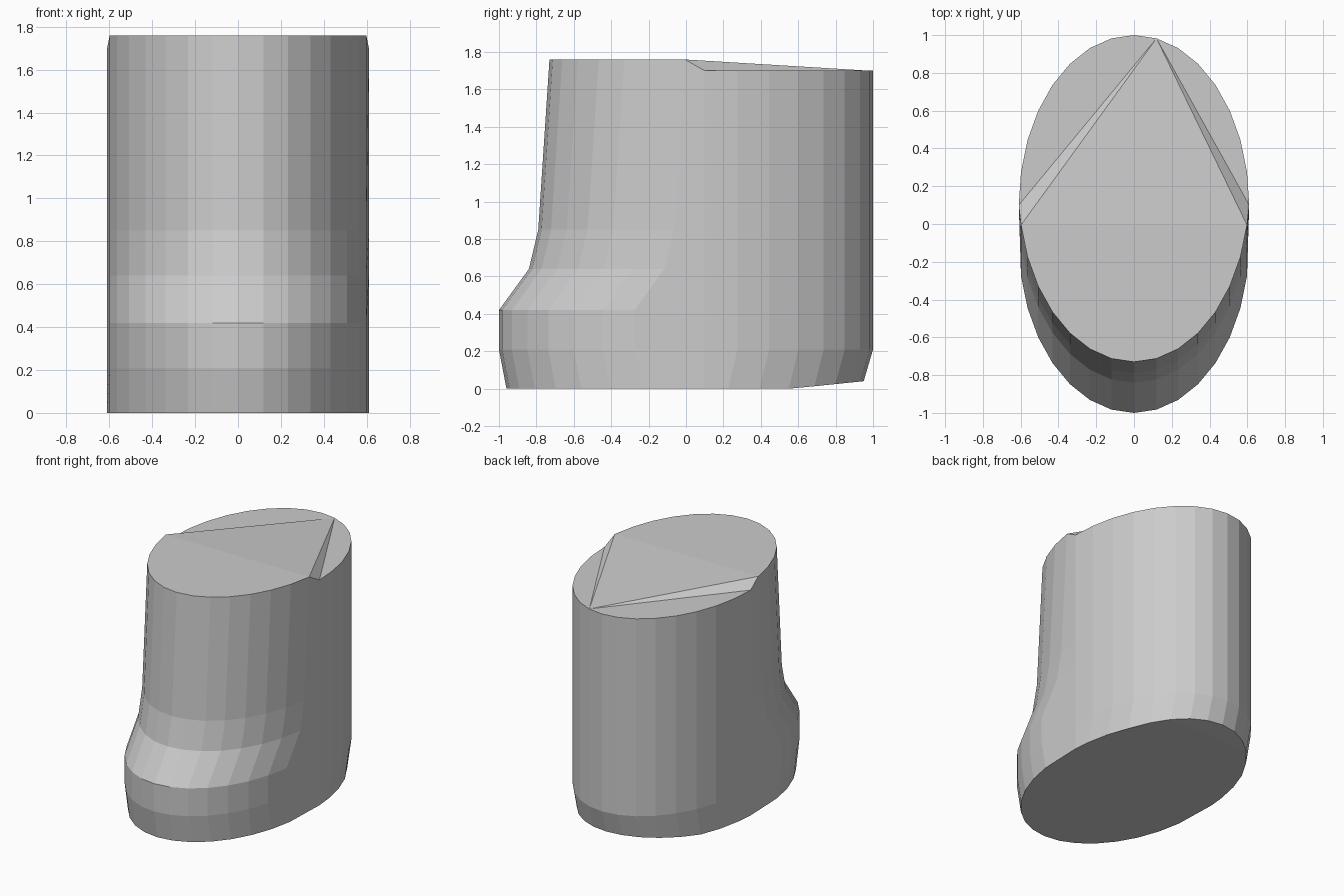
import bpy, bmesh
from math import sin, cos, tau

if "Cube" in bpy.data.objects:
    bpy.data.objects.remove(bpy.data.objects["Cube"])

N = 32            # sides; index 0 = front, 8 = right side, 16 = back, 24 = left side
RX, RY, OFF = 0.61, 0.9, 0.1
# z of ring, shift of the front half in y, shift of the back half in y
RINGS = [(0.0, 0.04, -0.05), (0.21, 0, 0), (0.42, 0, 0),
         (0.64, 0.16, 0), (0.85, 0.21, 0), (1.76, 0.27, 0)]


def ring_point(i, ring):
    z, front_shift, back_shift = RINGS[ring]
    a = tau * i / N
    x, y = RX * sin(a), -RY * cos(a)
    back = 8 <= i <= 24
    if back:
        y += OFF + (back_shift if 8 < i < 24 else 0)
    else:
        y += front_shift - OFF
    if ring == 0:                       # sole lifts slightly at the back
        z = max(0.0, 0.04 * (y - 0.56) / 0.39)
    if ring == len(RINGS) - 1 and back:  # top rim is lower at the back
        z = 1.70
    return x, y, z


bm = bmesh.new()
rings = [[bm.verts.new(ring_point(i, r)) for i in range(N)] for r in range(len(RINGS))]

# Side walls
for lo, hi in zip(rings, rings[1:]):
    for i in range(N):
        j = (i + 1) % N
        bm.faces.new((lo[i], lo[j], hi[j], hi[i]))

# Underside: flat part and raised back part
b = rings[0]
bm.faces.new([b[i] for i in range(19, 12, -1)])
bm.faces.new([b[i % N] for i in range(13 + N, 18, -1)])

# Top: high front, sloping middle, two small steps and low back parts
t = rings[-1]
right, left, tip = 7, 25, 15
bm.faces.new([t[i % N] for i in range(left, right + N + 1)])
bm.faces.new((t[left], t[right], t[tip]))
bm.faces.new((t[right], t[8], t[tip]))
bm.faces.new((t[left], t[tip], t[24]))
bm.faces.new([t[i] for i in range(8, tip + 1)])
bm.faces.new([t[i] for i in range(tip, 25)])

bmesh.ops.recalc_face_normals(bm, faces=bm.faces[:])
mesh = bpy.data.meshes.new("boot_body")
bm.to_mesh(mesh)
bm.free()
bpy.context.collection.objects.link(bpy.data.objects.new("boot_body", mesh))
